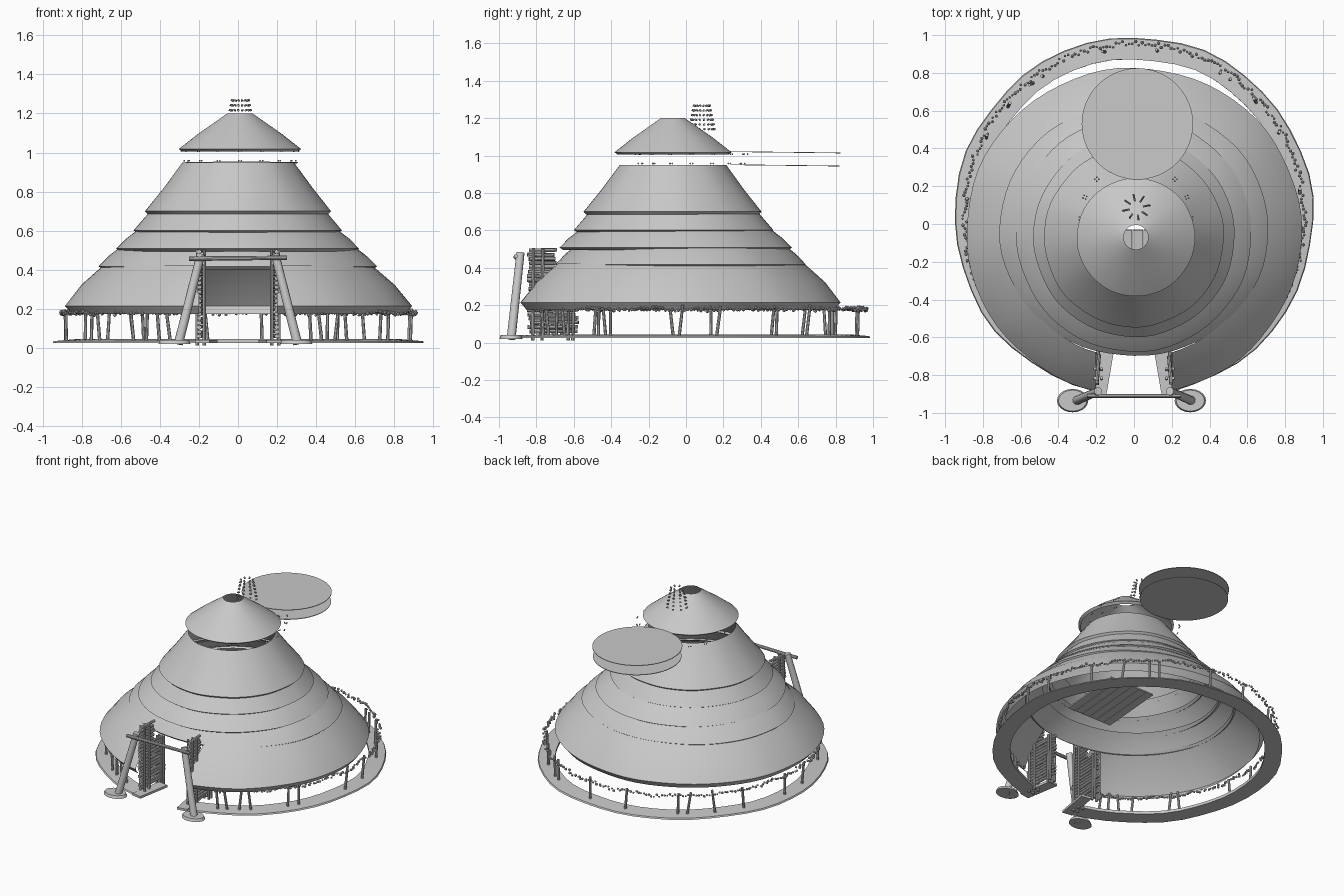
import bpy, bmesh, random
from math import sin, cos, pi, asin, radians
from mathutils import Vector, Matrix

random.seed(4)
cube = bpy.data.objects.get("Cube")
if cube:
    bpy.data.objects.remove(cube, do_unlink=True)

grey = bpy.data.materials.new("plain grey")
grey.use_nodes = True
colour = (0.58, 0.58, 0.58, 1)
grey.diffuse_color = colour
grey.node_tree.nodes["Principled BSDF"].inputs["Base Color"].default_value = colour


def finish(name, bm, smooth=True, normals=True):
    if normals:
        bmesh.ops.recalc_face_normals(bm, faces=bm.faces)
    mesh = bpy.data.meshes.new(name)
    bm.to_mesh(mesh)
    bm.free()
    mesh.materials.append(grey)
    ob = bpy.data.objects.new(name, mesh)
    bpy.context.collection.objects.link(ob)
    if smooth:
        bpy.ops.object.select_all(action='DESELECT')
        ob.select_set(True)
        bpy.context.view_layer.objects.active = ob
        bpy.ops.object.shade_smooth_by_angle(angle=radians(35))


def rod(bm, a, b, r, sides=8):
    a, b = Vector(a), Vector(b)
    d = b - a
    m = Matrix.Translation((a + b) / 2) @ d.to_track_quat('Z', 'Y').to_matrix().to_4x4()
    bmesh.ops.create_cone(bm, cap_ends=True, segments=sides, radius1=r,
                          radius2=r * 0.9, depth=d.length, matrix=m)


def bead(bm, p, r):
    bmesh.ops.create_icosphere(bm, subdivisions=1, radius=r, matrix=Matrix.Translation(p))


def revolve(name, profile, cx, cy, depth=1.0, gap=0.0, lumps=0.0, segs=64, closed=False):
    """Sweep a profile around z, optionally leaving a straight-sided front gap."""
    bm = bmesh.new()
    rows = []
    for r, z in profile:
        row = []
        half = asin(gap / r) if gap else 0
        count = segs + 1 if gap else segs
        for i in range(count):
            a = -pi / 2 + half + (2 * pi - 2 * half) * i / segs
            k = r * (1 + lumps * sin(7 * a + 9 * z) + lumps * 0.6 * sin(12 * a))
            row.append(bm.verts.new((cx + k * cos(a), cy + depth * k * sin(a), z)))
        rows.append(row)
    pairs = list(zip(rows, rows[1:]))
    if closed:
        pairs.append((rows[-1], rows[0]))
    for lo, hi in pairs:
        n = len(lo)
        for i in range(n - 1 if gap else n):
            j = (i + 1) % n
            bm.faces.new((lo[i], lo[j], hi[j], hi[i]))
    if closed and gap:
        bm.faces.new([r[0] for r in rows])
        bm.faces.new([r[-1] for r in rows])
    finish(name, bm, normals=closed)


# Stepped conical roof, open inside, with a slot for the entrance
revolve("roof_skirt", [(.855, .175), (.888, .215), (.80, .325), (.685, .425)],
        0, -.04, depth=.975, gap=.2, lumps=.003)
revolve("roof_tier_two", [(.69, .40), (.712, .418), (.655, .475), (.595, .52)],
        0, -.03, depth=.94, lumps=.003)
revolve("roof_tier_three", [(.60, .495), (.622, .508), (.57, .56), (.505, .61)],
        0, -.055, lumps=.003)
revolve("roof_tier_four", [(.515, .59), (.533, .602), (.445, .705)], 0, -.065, lumps=.003)
revolve("roof_tier_five", [(.46, .685), (.476, .70), (.38, .82), (.285, .95)],
        0, -.07, lumps=.004)
revolve("roof_cap", [(.295, 1.005), (.313, 1.018), (.215, 1.095), (.065, 1.2)],
        .01, -.07, lumps=.002)

# Two loose discs, one above the other, floating behind the top
for name, z, r in (("upper_disc", 1.018, .295), ("lower_disc", .948, .29)):
    bm = bmesh.new()
    bmesh.ops.create_cone(bm, cap_ends=True, segments=48, radius1=r, radius2=r, depth=.004,
                          matrix=Matrix.Translation((.018, .53, z)) @ Matrix.Rotation(-.012, 4, 'X'))
    finish(name, bm, smooth=False)

# Ground ring with strips turning in at the entrance
revolve("ground_ring", [(.95, .025), (.945, .035), (.835, .045), (.835, .025)],
        0, .04, gap=.2, lumps=.005, segs=44, closed=True)
bm = bmesh.new()
for s in (-1, 1):
    m = (Matrix.Translation((s * .162, -.775, .034)) @ Matrix.Rotation(s * .17, 4, 'Z')
         @ Matrix.Diagonal((.075, .25, .016, 1)))
    bmesh.ops.create_cube(bm, size=1, matrix=m)
finish("entrance_strips", bm, smooth=False)

# Fence posts around the ring
bm = bmesh.new()
half_ring = (81, 58, 54, 42, 29, 7, -6, -31, -36, -52, -57, -62, -66)
for s in (-1, 1):
    for deg in half_ring:
        a = radians(deg + s)
        b = a + random.uniform(-.03, .03)
        rod(bm, (s * .885 * cos(a), .04 + .885 * sin(a), .03),
            (s * .89 * cos(b), .04 + .89 * sin(b), random.uniform(.185, .205)), .009)
finish("fence_posts", bm)

# Beaded garland hung between the posts
bm = bmesh.new()
count = 300
for i in range(count):
    a = -pi / 2 + .28 + (2 * pi - .56) * i / (count - 1)
    r = .9 + random.uniform(-.013, .013)
    ry = r + (.02 if sin(a) > 0 else -.01)
    bead(bm, (r * cos(a), .035 + ry * sin(a),
              .18 + .006 * sin(18 * a) + random.uniform(-.006, .006)), random.uniform(.007, .011))
finish("garland", bm, smooth=False)

# Leaning entrance poles, crossbar and foot pads
bm = bmesh.new()
for s in (-1, 1):
    rod(bm, (s * .305, -.935, .02), (s * .19, -.885, .48), .024, 12)
finish("entrance_poles", bm)
bm = bmesh.new()
rod(bm, (-.25, -.91, .457), (.25, -.91, .462), .012, 10)
finish("crossbar", bm)
bm = bmesh.new()
for x in (-.325, .298):
    m = Matrix.Translation((x, -.935, .03)) @ Matrix.Diagonal((.083, .062, 1, 1))
    bmesh.ops.create_cone(bm, cap_ends=True, segments=20, radius1=1, radius2=.9,
                          depth=.02, matrix=m)
finish("foot_pads", bm)

# Stacked log walls flanking the entrance
bm = bmesh.new()
for s in (-1, 1):
    for i in range(20):
        z = .06 + i * .0228
        back = -.585 if z < .36 else -.70
        j = random.uniform(-.012, .012)
        rod(bm, (s * .197, -.84 + j, z), (s * .185, back + j, z + j * .4), .0105)
    for y, top in ((-.82, .505), (-.77, .5), (-.63, .36), (-.605, .36)):
        for side in (-1, 1):
            rod(bm, (s * .19 + side * .018, y, .012), (s * .19 + side * .018, y + .005, top), .009)
finish("log_walls", bm)

# Plank ceiling inside the entrance
bm = bmesh.new()
for i in range(6):
    m = (Matrix.Translation((-.16 + i * .06, -.25, .53)) @ Matrix.Rotation(.08, 4, 'X')
         @ Matrix.Diagonal((.057, .44, .01, 1)))
    bmesh.ops.create_cube(bm, size=1, matrix=m)
finish("ceiling_planks", bm, smooth=False)

# Columns of small pegs rising by the smoke hole
bm = bmesh.new()
for k in range(8):
    a = k * pi / 4 + .2
    for i in range(6):
        z = 1.14 + i * .025
        r = .062 - i * .005
        x, y = .012 + r * cos(a), .085 + r * sin(a)
        rod(bm, (x, y, z), (x + .012 * cos(a), y + .012 * sin(a), z + .004), .006, 6)
finish("smoke_pegs", bm, smooth=False)

# Tiny ties in the gap under the cap
bm = bmesh.new()
for z, r in ((.958, .285), (1.008, .30)):
    for k in range(16):
        a = k * pi / 8
        for d in (-.025, .025):
            bead(bm, (.01 + r * cos(a + d), .03 + r * sin(a + d), z), .005)
finish("cap_ties", bm, smooth=False)
